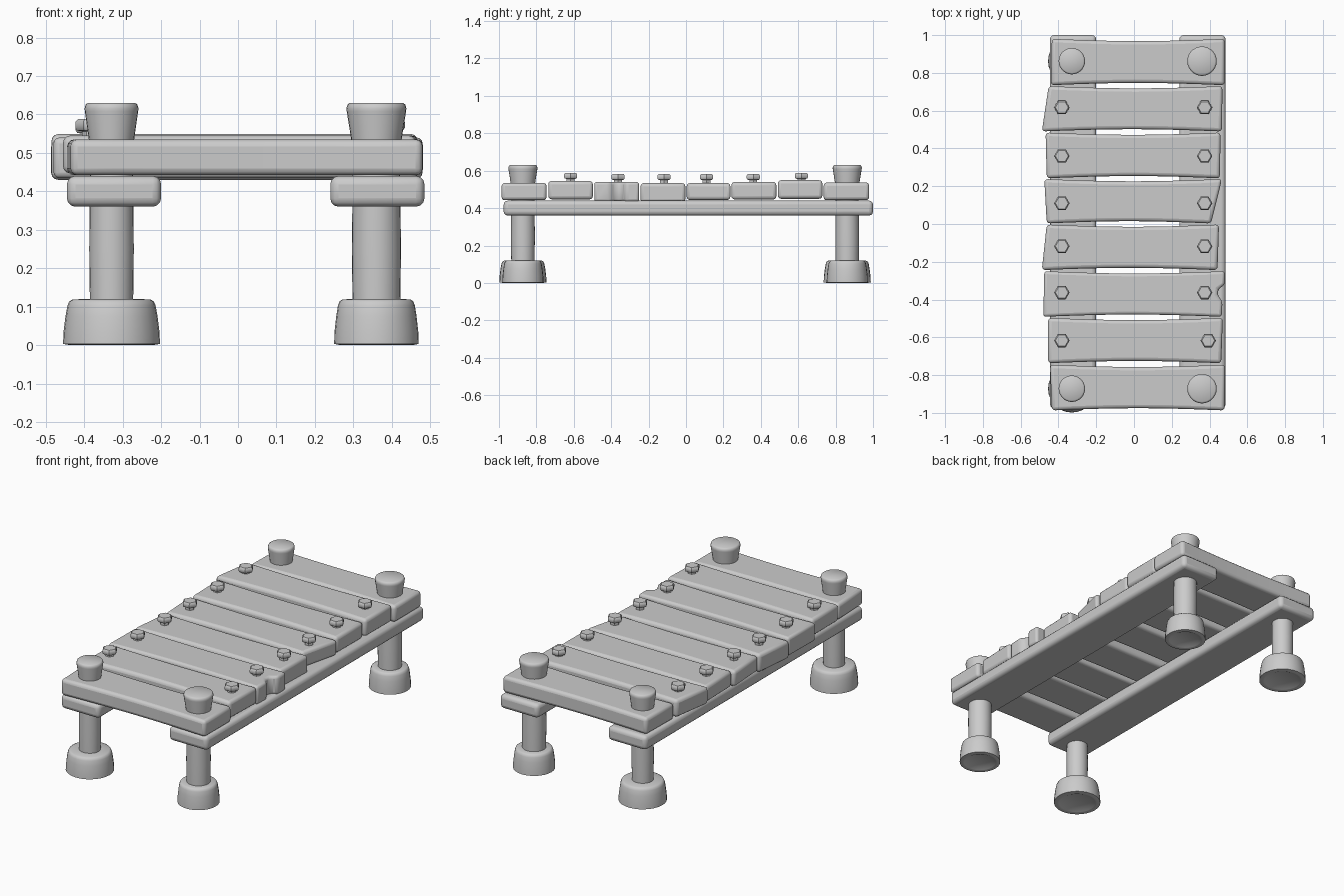
import bpy, bmesh, math

if "Cube" in bpy.data.objects:
    bpy.data.objects.remove(bpy.data.objects["Cube"])


def finish(bm, name, bevel=0.0):
    bmesh.ops.recalc_face_normals(bm, faces=bm.faces)
    mesh = bpy.data.meshes.new(name)
    bm.to_mesh(mesh)
    bm.free()
    obj = bpy.data.objects.new(name, mesh)
    bpy.context.collection.objects.link(obj)
    if bevel:
        mod = obj.modifiers.new("rounded_edges", 'BEVEL')
        mod.width = bevel
        mod.segments = 3
        mod.limit_method = 'ANGLE'
        mod.angle_limit = math.radians(35)
    bpy.ops.object.select_all(action='DESELECT')
    obj.select_set(True)
    bpy.context.view_layer.objects.active = obj
    bpy.ops.object.shade_smooth_by_angle(angle=math.radians(40))
    return obj


def slab(name, outline, z0, z1, bevel):
    bm = bmesh.new()
    face = bm.faces.new([bm.verts.new((x, y, z0)) for x, y in outline])
    ext = bmesh.ops.extrude_face_region(bm, geom=[face])
    for v in ext["geom"]:
        if isinstance(v, bmesh.types.BMVert):
            v.co.z = z1
    return finish(bm, name, bevel)


def lathe(name, profile, x, y, sides=28):
    bm = bmesh.new()
    rings = [[bm.verts.new((x + r * math.cos(2 * math.pi * i / sides),
                            y + r * math.sin(2 * math.pi * i / sides), z))
              for i in range(sides)] for r, z in profile]
    for a, b in zip(rings, rings[1:]):
        for i in range(sides):
            j = (i + 1) % sides
            bm.faces.new((a[i], a[j], b[j], b[i]))
    bm.faces.new(rings[0])
    bm.faces.new(rings[-1])
    return finish(bm, name)


# Two long beams under the deck
for side, x0, x1 in (("left", -0.445, -0.2), ("right", 0.24, 0.485)):
    slab(side + "_beam", [(x0, -0.975), (x1, -0.975), (x1, 1.0), (x0, 1.0)],
         0.36, 0.44, 0.022)

# Planks: front y, back y, left x (front, back), right x (front, back), z range
planks = [
    (-0.987, -0.745, -0.435, -0.445, 0.48, 0.482, 0.442, 0.535),
    (-0.737, -0.497, -0.455, -0.455, 0.462, 0.47, 0.447, 0.545),
    (-0.491, -0.25, -0.48, -0.475, 0.465, 0.48, 0.434, 0.54),
    (-0.244, -0.003, -0.488, -0.462, 0.442, 0.45, 0.43, 0.534),
    (0.003, 0.238, -0.462, -0.475, 0.408, 0.466, 0.443, 0.534),
    (0.242, 0.484, -0.462, -0.468, 0.455, 0.458, 0.446, 0.54),
    (0.49, 0.73, -0.488, -0.452, 0.466, 0.468, 0.45, 0.549),
    (0.735, 0.98, -0.44, -0.435, 0.48, 0.48, 0.442, 0.537),
]
for n, (y0, y1, lf, lb, rf, rb, z0, z1) in enumerate(planks):
    steps = 8
    pinch = [0.012 * math.sin(math.pi * i / steps) for i in range(steps + 1)]
    front = [(lf + (rf - lf) * i / steps, y0 + pinch[i]) for i in range(steps + 1)]
    back = [(rb + (lb - rb) * i / steps, y1 - pinch[i]) for i in range(steps + 1)]
    # Chipped end on the third plank
    chip = [(0.468, -0.41), (0.442, -0.375), (0.446, -0.345), (0.48, -0.322)] if n == 2 else []
    slab(f"plank_{n + 1}", front + chip + back, z0, z1, 0.018)

# Posts with flared caps and wide feet: x, foot radius, post radius, cap radius
for side, x, foot, post, cap in (("left", -0.329, 0.126, 0.058, 0.07),
                                 ("right", 0.36, 0.11, 0.064, 0.078)):
    for end, y in (("front", -0.872), ("back", 0.862)):
        lathe(f"{end}_{side}_foot",
              [(foot * 0.6, 0.012), (foot * 0.78, 0.002), (foot * 0.85, 0), (foot, 0.003),
               (foot * 0.99, 0.035), (foot * 0.95, 0.075), (foot * 0.91, 0.103),
               (foot * 0.87, 0.114), (foot * 0.8, 0.119), (post * 0.8, 0.12)], x, y)
        lathe(f"{end}_{side}_post", [(post * 0.97, 0.11), (post, 0.25), (post * 0.95, 0.5)], x, y)
        lathe(f"{end}_{side}_cap",
              [(cap * 0.8, 0.5), (cap * 0.85, 0.54), (cap * 0.99, 0.608),
               (cap, 0.616), (cap * 0.96, 0.626), (cap * 0.88, 0.63)], x, y)

# Hexagonal bolts near both ends of the inner planks
for n, y in enumerate((-0.617, -0.363, -0.118, 0.11, 0.36, 0.617)):
    for side, x in (("left", -0.382), ("right", 0.393 if n == 0 else 0.374)):
        top = 0.588 if n in (0, 5) else 0.582
        lathe(f"{side}_bolt_{n + 1}",
              [(0.024, 0.51), (0.024, top - 0.032), (0.036, top - 0.03), (0.041, top - 0.023),
               (0.041, top - 0.008), (0.034, top)], x, y, 6)
